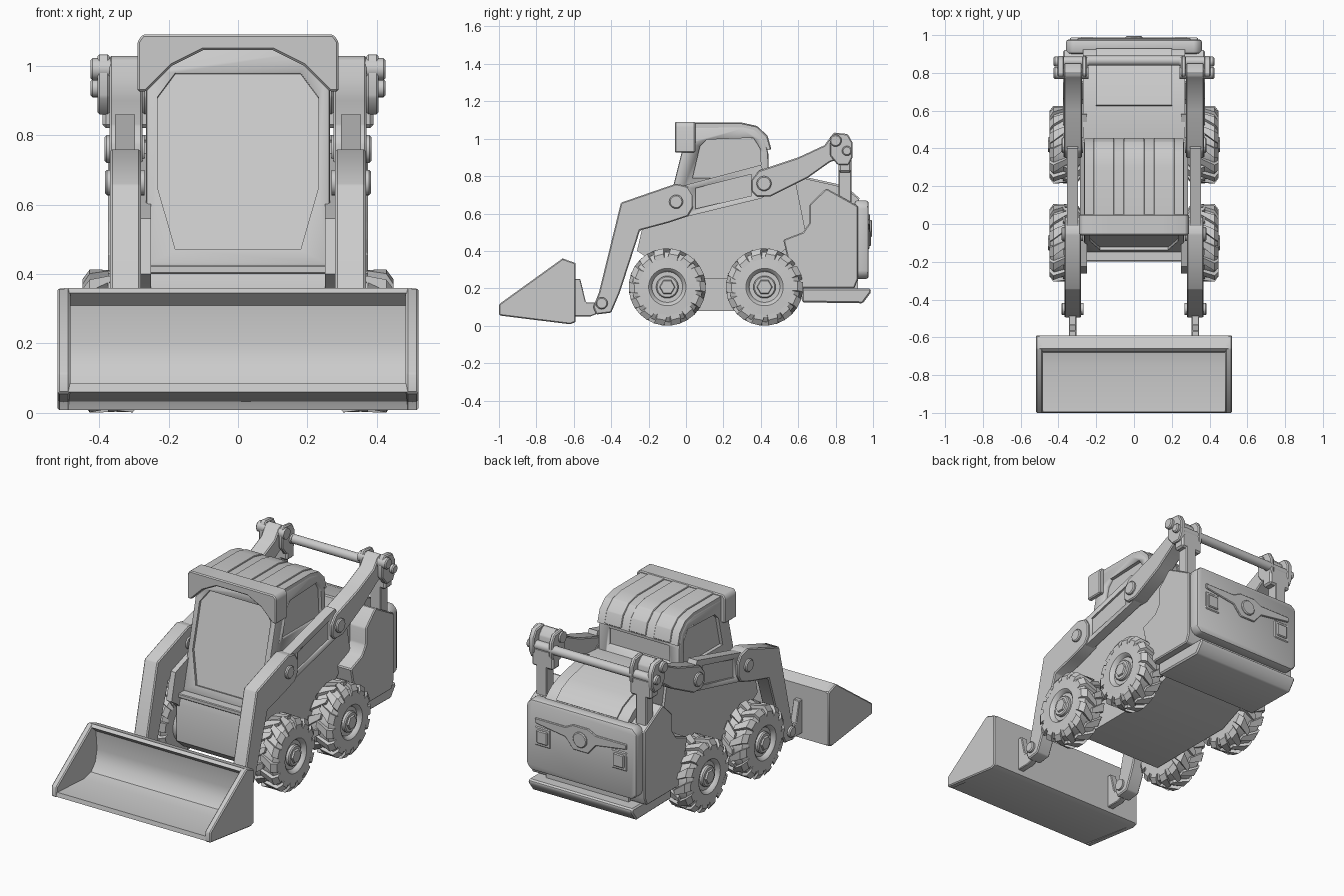
import bpy, bmesh, math
from mathutils import Vector

GREY = bpy.data.materials.new("light grey")
GREY.diffuse_color = (0.6, 0.6, 0.6, 1)


def finish(name, bm, bevel=0, seg=1, smooth=30):
    bmesh.ops.recalc_face_normals(bm, faces=bm.faces)
    me = bpy.data.meshes.new(name)
    bm.to_mesh(me)
    bm.free()
    ob = bpy.data.objects.new(name, me)
    bpy.context.collection.objects.link(ob)
    me.materials.append(GREY)
    bpy.ops.object.select_all(action='DESELECT')
    bpy.context.view_layer.objects.active = ob
    ob.select_set(True)
    if bevel:
        m = ob.modifiers.new("bevel", 'BEVEL')
        m.width, m.segments, m.limit_method = bevel, seg, 'ANGLE'
        bpy.ops.object.modifier_apply(modifier=m.name)
    if smooth:
        bpy.ops.object.shade_smooth_by_angle(angle=math.radians(smooth))
    return ob


def prism(name, pts, vec, bevel=0, seg=1):
    """Polygon in space pushed along a vector."""
    bm = bmesh.new()
    a = [bm.verts.new(p) for p in pts]
    b = [bm.verts.new(Vector(p) + Vector(vec)) for p in pts]
    bm.faces.new(a)
    bm.faces.new(b[::-1])
    for i in range(len(a)):
        j = (i + 1) % len(a)
        bm.faces.new((a[i], b[i], b[j], a[j]))
    return finish(name, bm, bevel, seg)


def slab(name, x0, x1, yz, bevel=0, seg=1):
    """Side profile spanning x0 to x1."""
    return prism(name, [(x0, y, z) for y, z in yz], (x1 - x0, 0, 0), bevel, seg)


def lathe(name, prof, cy, cz, s=1, n=32):
    """Profile of (x, radius) turned about an x-axis line through (cy, cz)."""
    bm = bmesh.new()
    rings = [[bm.verts.new((s * x, cy + r * math.cos(k * math.tau / n), cz + r * math.sin(k * math.tau / n)))
              for k in range(n)] for x, r in prof]
    for p, q in zip(rings, rings[1:]):
        for k in range(n):
            bm.faces.new((p[k], q[k], q[(k + 1) % n], p[(k + 1) % n]))
    bm.faces.new(rings[0])
    bm.faces.new(rings[-1])
    return finish(name, bm)


def pin(name, x0, x1, y, z, r, s=1):
    e = 0.006
    return lathe(name, [(x0, r), (x1 - e, r), (x1, r - e)], y, z, s, 20)


def cut(ob, cutter):
    m = ob.modifiers.new("cut", 'BOOLEAN')
    m.object, m.solver = cutter, 'EXACT'
    bpy.context.view_layer.objects.active = ob
    bpy.ops.object.modifier_apply(modifier=m.name)
    bpy.data.objects.remove(cutter)


# chassis, hood and footplate
slab("chassis", -0.27, 0.27, [(-0.17, 0.42), (-0.19, 0.36), (-0.19, 0.14), (-0.12, 0.08), (0.45, 0.08), (0.66, 0.17),
                              (0.92, 0.2), (0.92, 0.42)])
slab("footplate", -0.27, 0.27, [(-0.198, 0.40), (-0.198, 0.425), (-0.1, 0.425), (-0.1, 0.40)], 0.004)
slab("hood", -0.27, 0.27, [(0.43, 0.4), (0.43, 0.78), (0.62, 0.79), (0.80, 0.75), (0.87, 0.72), (0.92, 0.68),
                           (0.94, 0.64), (0.94, 0.4)])
slab("hood_panel", -0.2, 0.2, [(0.62, 0.78), (0.63, 0.797), (0.80, 0.76), (0.875, 0.728), (0.93, 0.68), (0.9, 0.66)])

# cab with recessed windows
cab = slab("cab", -0.265, 0.265, [(-0.15, 0.42), (-0.01, 0.98), (0.01, 1.06), (0.30, 1.066), (0.37, 1.05),
                                  (0.42, 1.0), (0.44, 0.92), (0.45, 0.42)], 0.012, 2)
slope = 0.14 / 0.56
front = [(0.18, 0.98), (0.232, 0.91), (0.232, 0.65), (0.18, 0.47)]
front += [(-x, z) for x, z in front[::-1]]
normal = Vector((0, -1, slope)).normalized()
cut(cab, prism("front_cutter", [Vector((x, -0.15 + (z - 0.42) * slope, z)) + normal * 0.03 for x, z in front],
               -normal * 0.045))
side = [(0.035, 0.79), (0.075, 0.96), (0.11, 0.995), (0.36, 1.005), (0.395, 0.95), (0.405, 0.79)]
for s in (-1, 1):
    cut(cab, slab("side_cutter", s * 0.245, s * 0.3, side))
cut(cab, prism("rear_cutter", [(-0.2, 0.42, 0.82), (0.2, 0.42, 0.82), (0.2, 0.42, 0.92), (-0.2, 0.42, 0.92)],
               (0, 0.1, 0)))

# ribbed roof wrapping over the back
roof = [(0.0, 1.08), (0.30, 1.08), (0.38, 1.062), (0.432, 1.01), (0.452, 0.94),
        (0.435, 0.94), (0.41, 1.0), (0.36, 1.045), (0.30, 1.055), (0.0, 1.055)]
slab("roof", -0.262, 0.262, roof)
for x in (-0.16, 0, 0.16):
    slab("roof_rib", x - 0.055, x + 0.055, [(y + (0.004 if y > 0.4 else 0), z + 0.006) for y, z in roof], 0.003)

# front visor: arch with drooping ends
half = [(0.14, 1.09), (0.275, 1.09), (0.29, 1.068), (0.29, 0.925), (0.265, 0.925), (0.19, 1.0), (0.1, 1.045)]
arch = [(x, z) for x, z in half] + [(-x, z) for x, z in half[::-1]]
prism("visor", [(x, -0.06, z) for x, z in arch], (0, 0.11, 0), 0.006)

# rear end: door, centre boss, lights, bumper
door = prism("rear_door", [(s * x, 0.9, z) for s, x, z in
                           [(1, 0.36, 0.28), (1, 0.36, 0.64), (1, 0.33, 0.67), (-1, 0.33, 0.67),
                            (-1, 0.36, 0.64), (-1, 0.36, 0.28), (-1, 0.33, 0.25), (1, 0.33, 0.25)]],
             (0, 0.077, 0), 0.015, 2)
band = [(0.3, 0.57), (0.1, 0.57), (0.05, 0.595), (-0.05, 0.595), (-0.1, 0.57), (-0.3, 0.57),
        (-0.3, 0.54), (-0.1, 0.51), (-0.05, 0.45), (0.05, 0.45), (0.1, 0.51), (0.3, 0.54)]
prism("door_band", [(x, 0.97, z) for x, z in band], (0, 0.015, 0), 0.004)
ring = [(0.045 * math.cos(k * math.tau / 20), 0.975, 0.52 + 0.045 * math.sin(k * math.tau / 20)) for k in range(20)]
prism("door_boss", ring, (0, 0.02, 0), 0.005)
slab("bumper", -0.34, 0.34, [(0.62, 0.2), (0.62, 0.125), (0.945, 0.12), (0.99, 0.18), (0.985, 0.2)], 0.008)

bucket_side = [(-1, 0.115), (-0.66, 0.36), (-0.59, 0.335), (-0.59, 0.02), (-0.62, 0.008), (-1, 0.055)]
for s in (-1, 1):
    # rear lights
    for w, d in ((0.05, 0.982), (0.035, 0.99)):
        prism("rear_light", [(s * 0.25 + a * w, 0.96, 0.465 + b * w * 1.1) for a, b in
                             ((-1, -1), (1, -1), (1, 1), (-1, 1))], (0, d - 0.96, 0), 0.005)

    # body side plate and rear quarter panel
    slab("side_plate", s * 0.25, s * 0.285, [(-0.262, 0.40), (-0.225, 0.56), (-0.05, 0.62), (0.38, 0.73), (0.58, 0.80),
                                             (0.64, 0.5), (0.52, 0.4), (0.4, 0.25), (-0.1, 0.25), (-0.2, 0.36)])
    slab("rear_panel", s * 0.26, s * 0.375, [(0.52, 0.46), (0.625, 0.50), (0.66, 0.55), (0.66, 0.647), (0.75, 0.735),
                                             (0.92, 0.64), (0.92, 0.25), (0.90, 0.2), (0.58, 0.2)], 0.006)

    # lift arm: front leg, link with recess, rear arm
    slab("front_arm", s * 0.28, s * 0.368, [(-0.348, 0.658), (-0.053, 0.76), (0.01, 0.745), (0.037, 0.70),
                                            (0.037, 0.63), (0.01, 0.585), (-0.096, 0.55), (-0.246, 0.51),
                                            (-0.353, 0.18), (-0.40, 0.07), (-0.48, 0.06), (-0.497, 0.10),
                                            (-0.465, 0.18)], 0.006)
    link = slab("link", s * 0.296, s * 0.354, [(-0.05, 0.74), (0.40, 0.86), (0.47, 0.72), (0.40, 0.68), (-0.05, 0.57)])
    cut(link, slab("link_cutter", s * 0.342, s * 0.4, [(0.05, 0.735), (0.35, 0.81), (0.35, 0.695), (0.05, 0.625)]))
    slab("rear_arm", s * 0.275, s * 0.37, [(0.35, 0.78), (0.39, 0.83), (0.60, 0.90), (0.74, 0.965), (0.78, 1.02),
                                           (0.81, 1.03), (0.85, 0.99), (0.85, 0.90), (0.77, 0.875), (0.65, 0.79),
                                           (0.45, 0.69), (0.38, 0.69), (0.35, 0.72)], 0.006)
    # rear post with forked head
    slab("rear_post", s * 0.29, s * 0.36, [(0.815, 0.6), (0.815, 0.9), (0.885, 0.9), (0.885, 0.6)], 0.005)
    head = [(0.77, 0.91), (0.77, 1.0), (0.79, 1.033), (0.865, 1.025), (0.89, 0.98), (0.89, 0.9), (0.87, 0.86), (0.81, 0.86)]
    for x0, x1 in ((0.25, 0.275), (0.37, 0.405)):
        slab("post_head", s * x0, s * x1, head, 0.006)
    slab("post_bridge", s * 0.25, s * 0.39, [(0.815, 0.82), (0.815, 0.89), (0.885, 0.93), (0.885, 0.82)], 0.01)

    # pivots
    pin("upper_pin", 0.24, 0.425, 0.80, 0.99, 0.032, s)
    pin("lower_pin", 0.24, 0.425, 0.86, 0.935, 0.026, s)
    pin("front_pivot", 0.27, 0.383, -0.053, 0.663, 0.037, s)
    pin("middle_pivot", 0.27, 0.385, 0.417, 0.76, 0.04, s)
    pin("bucket_pivot", 0.268, 0.385, -0.45, 0.12, 0.032, s)
    slab("bucket_hook", s * 0.305, s * 0.345, [(-0.6, 0.25), (-0.565, 0.25), (-0.535, 0.125), (-0.46, 0.125),
                                               (-0.46, 0.07), (-0.51, 0.05), (-0.6, 0.05)], 0.004)
    # bucket side
    slab("bucket_side", s * 0.483, s * 0.52, bucket_side, 0.006)

    # wheels
    for cy in (-0.1, 0.42):
        cz = 0.207
        lathe("tyre", [(0.26, 0.08), (0.285, 0.10), (0.285, 0.155), (0.305, 0.188), (0.425, 0.188), (0.445, 0.16),
                       (0.448, 0.10), (0.44, 0.09), (0.425, 0.082), (0.425, 0.05)], cy, cz, s, 40)
        lathe("hub", [(0.42, 0.06), (0.44, 0.06), (0.446, 0.054), (0.446, 0.045)], cy, cz, s, 24)
        lathe("hub_cap", [(0.44, 0.045), (0.455, 0.038)], cy, cz, s, 6)
        # chevron tread lugs, two staggered rows
        bm = bmesh.new()
        n, mid = 14, 0.365
        for row in (-1, 1):
            for k in range(n):
                t = (k + (0.5 if row > 0 else 0)) * math.tau / n
                # stations across the lug: offset, sweep, half angle, outer and inner radius
                prev = None
                for dx, sweep, h, ro, ri in ((-0.01, 0.22, 0.09, 0.205, 0.18), (0.062, 0.0, 0.15, 0.207, 0.18),
                                             (0.083, -0.04, 0.17, 0.178, 0.15)):
                    q = [bm.verts.new((s * (mid + row * dx), cy + r * math.sin(t + sweep + a),
                                       cz + r * math.cos(t + sweep + a)))
                         for r, a in ((ri, -h), (ro, -h * 0.85), (ro, h * 0.85), (ri, h))]
                    if prev:
                        for i in range(4):
                            bm.faces.new((prev[i], q[i], q[(i + 1) % 4], prev[(i + 1) % 4]))
                    else:
                        bm.faces.new(q)
                    prev = q
                bm.faces.new(prev[::-1])
        finish("tread", bm, smooth=0)

# cross tube and axles
lathe("cross_tube", [(-0.27, 0.026), (0.27, 0.026)], 0.865, 0.935, 1, 20)
for cy in (-0.1, 0.42):
    lathe("axle", [(-0.3, 0.08), (0.3, 0.08)], cy, 0.207, 1, 20)

# bucket shell: floor, curved back and top lip
slab("bucket_shell", -0.5, 0.5, [(-1, 0.06), (-0.62, 0.008), (-0.59, 0.02), (-0.59, 0.335), (-0.66, 0.36),
                                 (-0.675, 0.345), (-0.635, 0.31), (-0.625, 0.2), (-0.64, 0.13), (-0.68, 0.085),
                                 (-0.75, 0.07), (-0.995, 0.085)])
